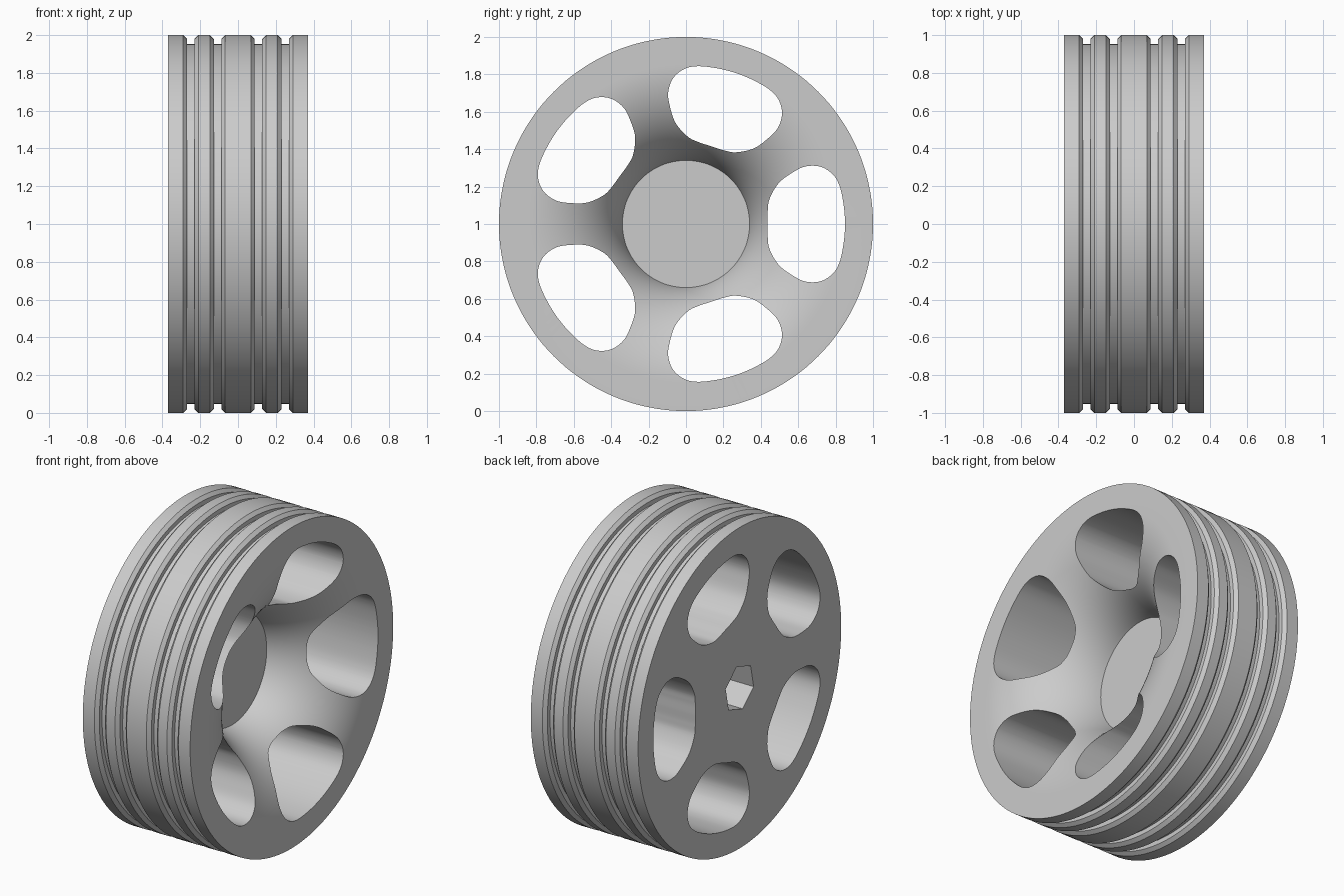
import bpy, bmesh, math
from mathutils import Matrix, Vector

cube = bpy.data.objects.get("Cube")
if cube:
    bpy.data.objects.remove(cube, do_unlink=True)

grey = bpy.data.materials.new("light_grey")
grey.use_nodes = True
colour = (0.6, 0.6, 0.6, 1)
grey.diffuse_color = colour
grey.node_tree.nodes["Principled BSDF"].inputs["Base Color"].default_value = colour

HALF = 0.37       # half the wheel width
HUB_R = 0.34      # radius of the flat hub face
HUB_X = -0.04     # hub face position along the axle


def make_object(name, bm):
    bmesh.ops.recalc_face_normals(bm, faces=bm.faces)
    mesh = bpy.data.meshes.new(name)
    bm.to_mesh(mesh)
    bm.free()
    mesh.materials.append(grey)
    obj = bpy.data.objects.new(name, mesh)
    bpy.context.collection.objects.link(obj)
    return obj


def prism(name, outline, x0, x1, turns=(0,)):
    """Extrude a (y, z) outline along x, repeated at each turn about the axle."""
    bm = bmesh.new()
    for turn in turns:
        rot = Matrix.Rotation(turn, 3, 'X')
        face = bm.faces.new([bm.verts.new(rot @ Vector((x0, y, z))) for y, z in outline])
        ext = bmesh.ops.extrude_face_region(bm, geom=[face], use_keep_orig=True)
        moved = [g for g in ext["geom"] if isinstance(g, bmesh.types.BMVert)]
        bmesh.ops.translate(bm, verts=moved, vec=(x1 - x0, 0, 0))
    return make_object(name, bm)


def smooth_loop(points, steps=8):
    """Closed Catmull-Rom curve through the points."""
    pts = [Vector(p) for p in points]
    n, out = len(pts), []
    for i in range(n):
        a, b, c, d = (pts[(i + k) % n] for k in (-1, 0, 1, 2))
        for s in range(steps):
            t = s / steps
            out.append(0.5 * (2 * b + (c - a) * t + (2 * a - 5 * b + 4 * c - d) * t * t
                              + (3 * b - a - 3 * c + d) * t ** 3))
    return out


# Tread: four chamfered grooves, from one side to the other
tread = [(-HALF, 1)]
for centre in (-0.25, -0.108, 0.108, 0.25):
    tread += [(centre - 0.04, 1), (centre - 0.02, 0.98), (centre - 0.02, 0.953),
              (centre + 0.02, 0.953), (centre + 0.02, 0.98), (centre + 0.04, 1)]
tread.append((HALF, 1))

# Flared dish: an arc from the rim face down to the hub face
RIM_R = 0.85
depth, run = HALF - HUB_X, RIM_R - HUB_R
arc_r = (run ** 2 + depth ** 2) / (2 * depth)
sweep = math.asin(run / arc_r)
dish = []
for i in range(29):
    a = sweep * i / 28
    dish.append((HALF - arc_r * (1 - math.cos(a)), RIM_R - arc_r * math.sin(a)))

# Wheel body, turned about the axle
profile = [(-HALF, 0)] + tread + dish + [(HUB_X, 0)]
bm = bmesh.new()
verts = [bm.verts.new((x, 0, r)) for x, r in profile]
edges = [bm.edges.new(pair) for pair in zip(verts, verts[1:])]
bmesh.ops.spin(bm, geom=verts + edges, cent=(0, 0, 0), axis=(1, 0, 0),
               angle=math.tau, steps=144, use_merge=False)
bmesh.ops.remove_doubles(bm, verts=bm.verts, dist=0.0002)
wheel = make_object("wheel", bm)

# Five rounded openings between the spokes
half = [(0.437, 0), (0.437, 0.07), (0.447, 0.135), (0.495, 0.218), (0.568, 0.274),
        (0.64, 0.308), (0.72, 0.306), (0.785, 0.265), (0.822, 0.2), (0.843, 0.1), (0.85, 0)]
outline = smooth_loop(half + [(y, -z) for y, z in half[-2:0:-1]])
openings = prism("spoke_opening_cutter", outline, -0.6, 0.6,
                 [i * math.tau / 5 for i in range(5)])

# Hexagonal axle socket in the flat side
hexagon = [(0.145 * math.cos(a), 0.145 * math.sin(a))
           for a in (math.radians(18 + 60 * i) for i in range(6))]
socket = prism("axle_socket_cutter", hexagon, -0.6, -0.12)

# Cut, bake the result and drop the cutters
for cutter in (openings, socket):
    cutter.hide_render = True
    mod = wheel.modifiers.new(cutter.name, 'BOOLEAN')
    mod.operation, mod.solver, mod.object = 'DIFFERENCE', 'EXACT', cutter
bpy.context.view_layer.update()
graph = bpy.context.evaluated_depsgraph_get()
baked = bpy.data.meshes.new_from_object(wheel.evaluated_get(graph))
wheel.modifiers.clear()
wheel.data = baked
for cutter in (openings, socket):
    bpy.data.objects.remove(cutter, do_unlink=True)

# Stand the wheel on the floor
wheel.location.z = 1
bpy.ops.object.select_all(action='DESELECT')
wheel.select_set(True)
bpy.context.view_layer.objects.active = wheel
bpy.ops.object.shade_smooth_by_angle(angle=math.radians(30))
